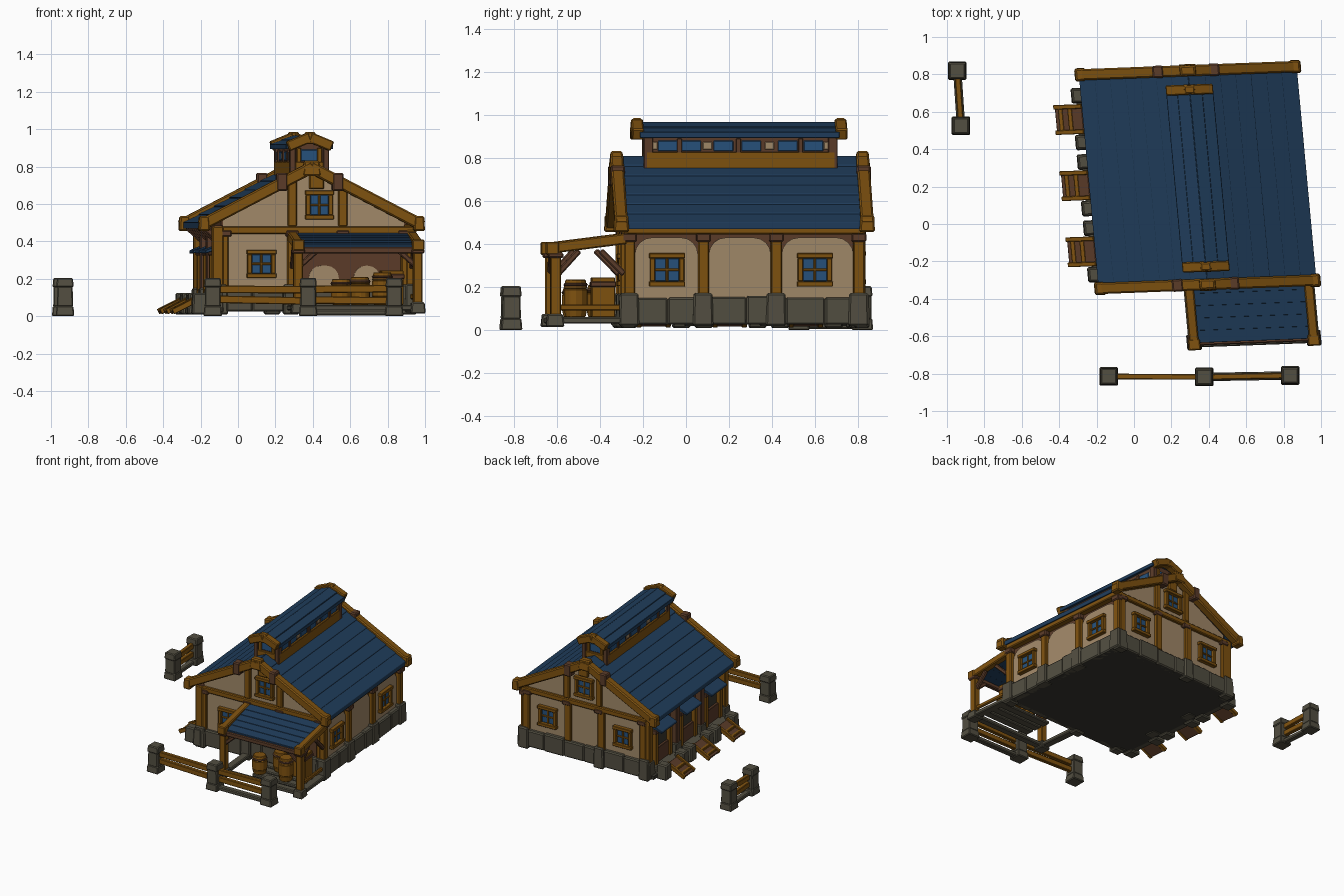
import bpy, bmesh, math, random
from mathutils import Vector

if "Cube" in bpy.data.objects:
    bpy.data.objects.remove(bpy.data.objects["Cube"])
random.seed(4)

# ---- colours (linear) ----
COLS = {"roof_blue": (0.014, 0.046, 0.104), "gold_wood": (0.215, 0.085, 0.005),
        "brown_wood": (0.105, 0.045, 0.022), "cream_plaster": (0.36, 0.25, 0.14),
        "grey_stone": (0.085, 0.077, 0.053), "window_blue": (0.02, 0.083, 0.20),
        "dark_floor": (0.04, 0.037, 0.028)}
NAMES = list(COLS)
ROOF, GOLD, BROWN, CREAM, STONE, GLASS, DARK = range(7)
MATS = []
for n, c in COLS.items():
    m = bpy.data.materials.new(n)
    m.diffuse_color = (*c, 1)
    m.use_nodes = True
    m.node_tree.nodes["Principled BSDF"].inputs["Base Color"].default_value = m.diffuse_color
    MATS.append(m)

def place(p):
    """Slightly skewed house frame -> world."""
    return Vector((0.34 + 0.999 * p.x - 0.092 * p.y, 0.25 + 0.038 * p.x + 0.996 * p.y, p.z))

class Part:
    """One named object built out of boxes, beams and prisms."""
    def __init__(self, name, house=True, bevel=0.006):
        self.name, self.house, self.bevel, self.bm = name, house, bevel, bmesh.new()

    def loft(self, a, b, mat):
        va = [self.bm.verts.new(p) for p in a]
        vb = [self.bm.verts.new(p) for p in b]
        n = len(a)
        fs = [self.bm.faces.new(va), self.bm.faces.new(vb[::-1])]
        fs += [self.bm.faces.new((va[i], vb[i], vb[(i + 1) % n], va[(i + 1) % n])) for i in range(n)]
        for f in fs:
            f.material_index = mat

    def box(self, x0, x1, y0, y1, z0, z1, mat, taper=0.0):
        q = lambda k, z: [(x0 + k, y0 + k, z), (x1 - k, y0 + k, z), (x1 - k, y1 - k, z), (x0 + k, y1 - k, z)]
        self.loft(q(0, z0), q(taper, z1), mat)

    def beam(self, p, q, w, h, mat):
        p, q = Vector(p), Vector(q)
        d = (q - p).normalized()
        s = d.cross(Vector((0, 0, 1))).normalized()
        u = s.cross(d)
        c = [s * a * w / 2 + u * b * h / 2 for a, b in ((-1, -1), (1, -1), (1, 1), (-1, 1))]
        self.loft([p + k for k in c], [q + k for k in c], mat)

    def prism(self, pts, axis, lo, hi, mat):
        f = (lambda a, z, t: (t, a, z)) if axis == 'u' else (lambda a, z, t: (a, t, z))
        self.loft([f(a, z, lo) for a, z in pts], [f(a, z, hi) for a, z in pts], mat)

    def barrel(self, x, y, z0, z1, r, mat, n=12):
        prof = [(0, .85), (.25, 1), (.75, 1), (1, .85)]
        ring = lambda t, k: [(x + r * k * math.cos(i * math.tau / n), y + r * k * math.sin(i * math.tau / n),
                              z0 + (z1 - z0) * t) for i in range(n)]
        for (t0, k0), (t1, k1) in zip(prof, prof[1:]):
            self.loft(ring(t0, k0), ring(t1, k1), mat)

    def done(self):
        if self.house:
            for v in self.bm.verts:
                v.co = place(v.co)
        bmesh.ops.recalc_face_normals(self.bm, faces=self.bm.faces)
        me = bpy.data.meshes.new(self.name)
        self.bm.to_mesh(me)
        self.bm.free()
        for m in MATS:
            me.materials.append(m)
        ob = bpy.data.objects.new(self.name, me)
        bpy.context.collection.objects.link(ob)
        if self.bevel:
            b = ob.modifiers.new("bevel", 'BEVEL')
            b.width, b.segments, b.limit_method = self.bevel, 1, 'ANGLE'

L, R, F, B = -0.48, 0.52, -0.525, 0.535      # wall planes
rz = lambda u: 0.81 - 0.54 * abs(u)         # roof surface height

# ---- walls: brown core with plaster plates, dark floor ----
p = Part("house_core", bevel=0)
p.prism([(L, .04), (R, .04), (R, rz(R) - .02), (0, .79), (L, rz(L) - .02)], 'v', F, B, BROWN)
p.done()
p = Part("floor_slab", bevel=0)
p.box(-.56, .55, -.545, .555, .025, .05, DARK)
p.done()

def arch(a0, a1, z0, z1, r=.08):
    pts = [(a0, z0), (a1, z0)]
    for cx, s in ((a1 - r, 0), (a0 + r, 1)):
        pts += [(cx + r * math.cos(t), z1 - r + r * math.sin(t)) for t in
                [(s * 2 + i) * math.pi / 8 + s * math.pi / 4 for i in range(5)]]
    return pts

p = Part("plaster_panels", bevel=0)
for a0, a1 in ((-.51, -.215), (-.165, .125), (.175, .51)):
    p.prism(arch(a0, a1, .14, .43), 'u', R, R + .008, CREAM)
p.prism(arch(-.45, -.12, .14, .44, .03), 'v', F - .008, F, CREAM)
for a0, a1 in ((-.01, .15), (.23, .37)):
    p.prism(arch(a0, a1, .14, .27, .065), 'v', F - .008, F, CREAM)
for a0, a1 in ((-.45, -.14), (-.10, .14), (.18, .49)):
    p.prism(arch(a0, a1, .14, .44, .03), 'v', B, B + .008, CREAM)
for lo, hi in ((F - .008, F), (B, B + .008)):
    for a0, a1 in ((-.47, -.09), (-.09, .16), (.16, .5)):
        top = [(a1, rz(a1) - .04)] + ([(0, .765)] if a0 < 0 < a1 else []) + [(a0, rz(a0) - .04)]
        p.prism([(a0, .47), (a1, .47)] + top, 'v', lo, hi, CREAM)
p.done()

# ---- timber frame ----
p = Part("timber_frame")
for v in (-.535, -.19, .15, .535):
    p.box(R - .01, R + .035, v - .026, v + .026, .15, .46, GOLD)
    p.box(R, R + .045, v - .034, v + .034, .41, .45, BROWN)
p.box(R - .02, R + .045, -.55, .56, .445, .49, GOLD)
for y, s in ((F, -1), (B, 1)):
    v0, v1 = sorted((y - s * .01, y + s * .03))
    p.box(L - .02, R + .03, v0, v1, .44, .48, GOLD)
    for u in ((L + .01, -.1, .51) if s < 0 else (L + .01, -.12, .16, .51)):
        p.box(u - .028, u + .028, v0, v1, .15, .45, GOLD)
    for u in (-.1, .17):
        p.box(u - .024, u + .024, v0, v1, .48, rz(u) - .03, GOLD)
    p.box(-.01, .07, v0, v1, .68, .77, GOLD)
    for u in (L + .02, -.1, .17, .5):
        p.box(u - .035, u + .035, v0 - .004, v1 + .004, .425, .46, BROWN)
p.done()

# ---- stone base with larger stones below the posts ----
p = Part("stone_base", bevel=0.008)
def stones(a0, a1, n, put):
    w = (a1 - a0) / n
    for i in range(n):
        put(a0 + i * w, a0 + (i + 1) * w, random.uniform(-.004, .006), .155 + random.uniform(-.006, .006))
stones(-.54, .56, 6, lambda a, b, j, h: p.box(R - .02, R + .04 + j, a, b, .025, h, STONE))
stones(L, R, 6, lambda a, b, j, h: p.box(a, b, F - .03 + j, F + .02, .025, h, STONE))
stones(L, R, 6, lambda a, b, j, h: p.box(a, b, B - .02, B + .035 + j, .025, h, STONE))
for v in (-.535, -.19, .15, .535):
    p.box(R - .02, R + .054, v - .05, v + .045, .02, .172, STONE, .004)
for u in (L, -.1, .53):
    for v in (F - .015, B + .015):
        p.box(u - .05, u + .035, v - .035, v + .035, .01, .17, STONE, .004)
p.done()

# ---- windows ----
def window(name, axis, face, s, a, z, w, h):
    q = Part(name, bevel=0.003)
    def bar(a0, a1, z0, z1, d, mat):
        lo, hi = sorted((face, face + s * d))
        q.prism([(a0, z0), (a1, z0), (a1, z1), (a0, z1)], axis, lo, hi, mat)
    x, y, t = w / 2, h / 2, .024
    bar(a - x + t, a + x - t, z - y + t, z + y - t, .014, GLASS)
    bar(a - .006, a + .006, z - y + t, z + y - t, .022, GOLD)
    bar(a - x + t, a + x - t, z - .006, z + .006, .022, GOLD)
    for k in (-1, 1):
        bar(*sorted((a + k * x, a + k * (x - t))), z - y + t, z + y - t, .034, GOLD)
        bar(a - x - .004, a + x + .004, *sorted((z + k * y, z + k * (y - t))), .038, GOLD)
    q.done()
for v in (-.36, .33):
    window("side_window", 'u', R, 1, v, .28, .16, .155)
window("front_window", 'v', F, -1, -.265, .28, .15, .15)
window("front_gable_window", 'v', F, -1, .045, .595, .145, .155)
window("back_gable_window", 'v', B, 1, .025, .595, .15, .155)
for u in (-.3, .33):
    window("back_window", 'v', B, 1, u, .29, .15, .155)

# ---- plank roofs ----
def plank_roof(name, half, rows, v0, v1, ridge, slope, t):
    q = Part(name, bevel=0.002)
    w = half / rows
    for s in (-1, 1):
        for i in range(rows):
            a, b = i * w, (i + 1) * w + .008
            za, zb = ridge - slope * a, ridge - slope * b
            j = random.uniform(0, .003)
            q.prism([(s * a, za - t), (s * b, zb - t), (s * b, zb + .007 + j), (s * a, za + j)], 'v', v0, v1, ROOF)
    q.done()
plank_roof("main_roof", .575, 7, -.565, .565, .808, .54, .025)
plank_roof("lantern_roof", .118, 2, -.47, .46, .965, .42, .02)

p = Part("gable_beams", bevel=0.008)
for v in (-.575, .572):
    for s in (-1, 1):
        p.beam((-s * .01, v, .80), (s * .595, v, .485), .06, .062, GOLD)
        p.box(*sorted((s * .545, s * .605)), v - .036, v + .036, .455, .535, GOLD, .004)
    p.box(-.05, .05, v - .036, v + .036, .75, .832, GOLD, .01)
    for u in (-.16, .14):
        p.box(u - .03, u + .03, v - .033, v + .033, .67, .765, BROWN)
p.done()

# ---- roof lantern ----
p = Part("lantern_walls", bevel=0.003)
p.box(-.09, .09, -.43, .43, .70, .93, BROWN)
for s in (-1, 1):
    side = lambda a, b: sorted((s * a, s * b))
    p.box(*side(.08, .105), -.44, .44, .74, .828, GOLD)
    for v in (-.34, -.23, -.08, .05, .22, .34):
        p.box(*side(.09, .098), v - .046, v + .046, .832, .88, GLASS)
    for v in (-.41, -.155, .135, .41):
        p.box(*side(.09, .096), v - .022, v + .022, .838, .875, CREAM)
    for v in (-.285, -.01, .28):
        p.box(*side(.09, .105), v - .012, v + .012, .82, .89, BROWN)
    for v in (-.43, .43):
        p.box(*side(.075, .105), v - .022, v + .022, .72, .92, BROWN)
    y0 = s * .43
    p.box(-.045, .045, *sorted((y0, y0 + s * .008)), .83, .89, GLASS)
    p.box(-.075, .075, *sorted((y0, y0 + s * .02)), .78, .825, GOLD)
    for k in (-.055, .055):
        p.box(k - .012, k + .012, *sorted((y0, y0 + s * .018)), .82, .9, GOLD)
p.done()
p = Part("lantern_gable_beams")
for v in (-.48, .47):
    for s in (-1, 1):
        p.beam((0, v, .957), (s * .118, v, .908), .055, .055, GOLD)
    p.box(-.035, .035, v - .029, v + .029, .92, .985, GOLD, .008)
p.done()

# ---- front porch ----
p = Part("porch_roof", bevel=0.001)
for i in range(5):
    a, b = -.55 - i * .066, -.55 - (i + 1) * .066 - .006
    p.prism([(a, .425 - i * .013), (b, .411 - i * .013), (b, .433 - i * .013), (a, .444 - i * .013)], 'u', -.09, .53, ROOF)
p.done()
p = Part("porch_frame")
for u in (-.10, .54):
    p.box(u - .025, u + .025, -.905, -.855, .06, .38, GOLD)
    p.box(u - .034, u + .034, -.915, -.845, .335, .36, BROWN)
    p.beam((u, -.55, .425), (u, -.92, .378), .05, .05, GOLD)
    p.box(u - .032, u + .032, -.925, -.865, .35, .41, GOLD)
    p.beam((u, -.87, .26), (u, -.77, .37), .028, .028, BROWN)
    p.beam((u, -.56, .26), (u, -.67, .37), .028, .028, BROWN)
    k = .1 if u < 0 else -.1
    p.beam((u, -.88, .26), (u + k, -.88, .35), .028, .028, BROWN)
p.box(-.10, .54, -.90, -.865, .335, .37, BROWN)
for z in (.105,):
    p.beam((.54, -.88, z), (.54, -.55, z), .022, .03, GOLD)
p.done()
# open floor frame with a few slabs under the goods
p = Part("porch_base", bevel=0.006)
for u in (-.10, .54):
    p.box(u - .03, u + .03, -.91, -.55, .03, .06, STONE)
    p.box(u - .04, u + .04, -.925, -.84, .015, .075, STONE, .006)
p.box(-.10, .54, -.91, -.855, .03, .06, STONE)
for v in (-.79, -.71, -.63):
    p.box(.1, .54, v - .032, v + .032, .035, .06, STONE)
p.done()
p = Part("porch_barrels_and_crate", bevel=0.004)
for u, v, h in ((.14, -.78, .2), (.25, -.67, .21), (.36, -.78, .235)):
    p.barrel(u, v, .06, h, .055, GOLD)
    p.barrel(u, v, h - .035, h - .015, .057, BROWN)
p.box(.36, .48, -.71, -.6, .06, .245, GOLD)
p.box(.355, .485, -.715, -.595, .2, .225, BROWN)
p.done()

# ---- stall side: platforms, ramps, doors, awnings ----
for v in (-.375, -.02, .335):
    p = Part("stall_platform", bevel=0.008)
    p.box(-.61, L + .02, v - .16, v + .16, .03, .085, STONE)
    for k in (-.125, .125):
        p.box(-.635, -.545, v + k - .042, v + k + .042, .01, .125, STONE, .006)
    p.done()
    p = Part("stall_ramp", bevel=0.003)
    p.beam((-.58, v, .092), (-.725, v, .022), .13, .016, BROWN)
    for k in (-.068, .068):
        p.beam((-.58, v + k, .1), (-.73, v + k, .024), .024, .03, GOLD)
    for x, z in ((-.65, .07), (-.70, .045)):
        p.box(x - .012, x + .012, v - .06, v + .06, z - .012, z + .006, GOLD)
    p.done()
    p = Part("stall_door", bevel=0.003)
    p.box(L - .008, L, v - .09, v + .09, .085, .33, DARK)
    p.box(L - .025, L, v - .085, v + .085, .085, .2, BROWN)
    for k in (-.1, .1):
        p.box(L - .04, L, v + k - .018, v + k + .018, .085, .35, GOLD)
    p.box(L - .045, L, v - .125, v + .125, .325, .355, BROWN)
    p.prism([(L, .36), (L - .08, .335), (L - .08, .352), (L, .385)], 'v', v - .11, v + .11, ROOF)
    p.done()
p = Part("stall_side_posts")
for v in (-.535, -.195, .155, .535):
    p.box(L - .05, L + .01, v - .026, v + .026, .08, .48, GOLD if abs(v) > .5 else BROWN)
    p.box(L - .06, L + .01, v - .045, v + .045, .02, .15, STONE, .005)
for i in range(10):
    v = -.5 + i * .111
    p.beam((L, v, .40), (-.565, v, .475), .022, .03, BROWN)
p.box(L - .04, L + .01, -.55, .56, .44, .485, BROWN)
p.done()

# ---- fences; some bays have a low stone sill ----
def fence(name, posts, sill):
    q = Part(name + "_posts", house=False, bevel=0.006)
    for x, y in posts:
        q.box(x - .05, x + .05, y - .05, y + .05, 0, .055, STONE, .005)
        q.box(x - .043, x + .043, y - .043, y + .043, .05, .16, STONE, .002)
        q.box(x - .047, x + .047, y - .047, y + .047, .155, .205, STONE, .005)
    q.beam((*posts[sill], .02), (*posts[sill + 1], .02), .045, .03, STONE)
    q.done()
    q = Part(name + "_rails", house=False, bevel=0.004)
    for a, b in zip(posts, posts[1:]):
        for z in (.085, .145):
            q.beam((*a, z + random.uniform(-.006, .006)), (*b, z + random.uniform(-.006, .006)), .03, .04, GOLD)
    q.done()
fence("front_fence", [(-.135, -.815), (.375, -.818), (.835, -.81)], 1)
fence("left_fence", [(-.945, .82), (-.925, .525)], 0)
